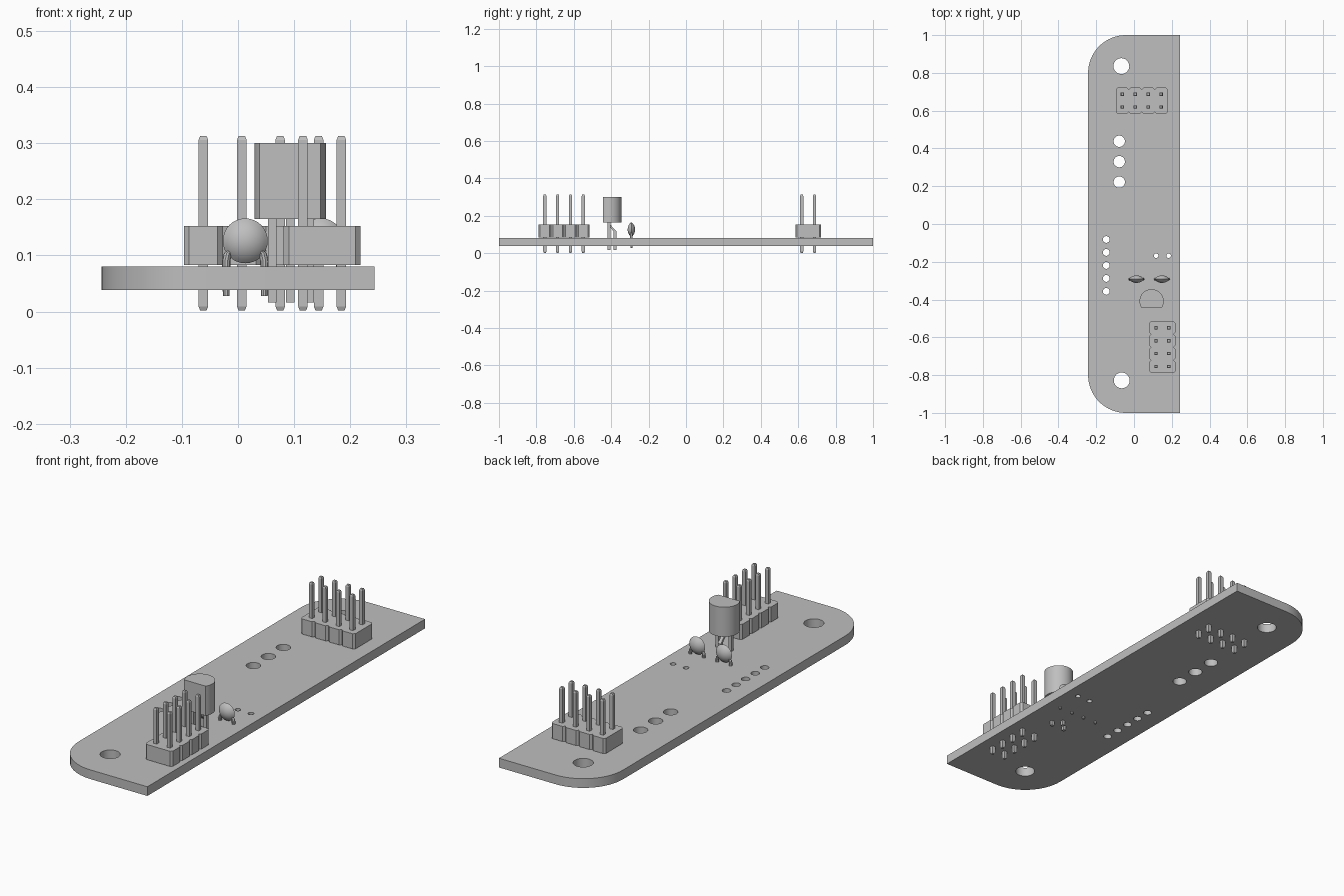
import bpy, bmesh, math
from mathutils import Matrix, Vector

cube = bpy.data.objects.get("Cube")
if cube:
    bpy.data.objects.remove(cube, do_unlink=True)

grey = bpy.data.materials.new("plain grey")
grey.use_nodes = True
grey.diffuse_color = (0.52, 0.52, 0.52, 1)
grey.node_tree.nodes["Principled BSDF"].inputs["Base Color"].default_value = grey.diffuse_color


def finish(name, bm, smooth=False):
    """Turn a bmesh into a named, coloured object."""
    bmesh.ops.recalc_face_normals(bm, faces=bm.faces)
    mesh = bpy.data.meshes.new(name)
    bm.to_mesh(mesh)
    bm.free()
    mesh.materials.append(grey)
    ob = bpy.data.objects.new(name, mesh)
    bpy.context.collection.objects.link(ob)
    if smooth:
        bpy.ops.object.select_all(action='DESELECT')
        ob.select_set(True)
        bpy.context.view_layer.objects.active = ob
        bpy.ops.object.shade_smooth_by_angle(angle=math.radians(35))
    return ob


def arc(cx, cy, r, a0, a1, steps):
    """Points along an arc, angles in degrees."""
    angles = [math.radians(a0 + (a1 - a0) * i / steps) for i in range(steps + 1)]
    return [(cx + r * math.cos(a), cy + r * math.sin(a)) for a in angles]


def prism(bm, outline, z0, z1):
    """Extrude a flat outline upwards."""
    face = bm.faces.new([bm.verts.new((x, y, z0)) for x, y in outline])
    top = bmesh.ops.extrude_face_region(bm, geom=[face])["geom"]
    bmesh.ops.translate(bm, vec=(0, 0, z1 - z0),
                        verts=[v for v in top if isinstance(v, bmesh.types.BMVert)])


def sweep(bm, path, radius, sides, turn=0.0):
    """Tube of horizontal rings through the path points; radius may vary."""
    rings = []
    for i, (x, y, z) in enumerate(path):
        r = radius[i] if isinstance(radius, list) else radius
        ring = arc(x, y, r, turn, turn + 360, sides)[:-1]
        rings.append([bm.verts.new((px, py, z)) for px, py in ring])
    for a, b in zip(rings, rings[1:]):
        for i in range(sides):
            j = (i + 1) % sides
            bm.faces.new((a[i], a[j], b[j], b[i]))
    bm.faces.new(rings[0])
    bm.faces.new(rings[-1])


# Board: filled outline with round holes, two corners rounded
W, R, Z0, Z1 = 0.243, 0.2, 0.038, 0.08
outline = [(W, -1), (W, 1)]
outline += arc(R - W, 1 - R, R, 90, 180, 16) + arc(R - W, R - 1, R, 180, 270, 16)
holes = [(-0.067, 0.836, 0.042), (-0.065, -0.828, 0.042)]
holes += [(-0.078, 0.222 + 0.108 * i, 0.03) for i in range(3)]
holes += [(-0.147, -0.082 - 0.0687 * i, 0.018) for i in range(5)]
holes += [(x, -0.168, 0.012) for x in (0.117, 0.183)]
curve = bpy.data.curves.new("board_outline", 'CURVE')
curve.dimensions = '2D'
curve.fill_mode = 'BOTH'
curve.extrude = (Z1 - Z0) / 2
for pts in [outline] + [arc(x, y, r, 0, 360, 28)[:-1] for x, y, r in holes]:
    spline = curve.splines.new('POLY')
    spline.points.add(len(pts) - 1)
    for point, (x, y) in zip(spline.points, pts):
        point.co = (x, y, 0, 1)
    spline.use_cyclic_u = True
helper = bpy.data.objects.new("board_outline", curve)
bpy.context.collection.objects.link(helper)
bpy.context.view_layer.update()
flat = bpy.data.meshes.new_from_object(helper.evaluated_get(bpy.context.evaluated_depsgraph_get()))
bpy.data.objects.remove(helper, do_unlink=True)
bm = bmesh.new()
bm.from_mesh(flat)
bpy.data.meshes.remove(flat)
bmesh.ops.remove_doubles(bm, verts=bm.verts, dist=0.0005)
bmesh.ops.translate(bm, verts=bm.verts, vec=(0, 0, (Z0 + Z1) / 2))
finish("circuit_board", bm, smooth=True)


# Pin headers: four chamfered cells in a row, two pins each
PITCH = 0.0685


def header(name, cx, cy, along_y):
    body, pins = bmesh.new(), bmesh.new()
    h, d, c = PITCH / 2, PITCH, 0.009
    for i in range(4):
        x = (i - 1.5) * PITCH
        corners = [(-h, -d + c), (-h + c, -d), (h - c, -d), (h, -d + c)]
        cell = [(x + a, b) for a, b in corners] + [(x - a, -b) for a, b in corners]
        prism(body, cell, 0.083, 0.152)
        for y in (-h, h):
            path = [(x, y, z) for z in (0.002, 0.009, 0.306, 0.313)]
            sweep(pins, path, [0.008, 0.012, 0.012, 0.008], 4, 45)
    place = Matrix.Translation((cx, cy, 0)) @ Matrix.Rotation(math.pi / 2 * along_y, 4, 'Z')
    for part, bm in (("body", body), ("pins", pins)):
        bmesh.ops.transform(bm, matrix=place, verts=bm.verts)
        finish(name + "_" + part, bm)


header("back_header", 0.041, 0.653, False)
header("front_header", 0.15, -0.652, True)

# Transistor: round body with a flat front, on three legs
bm = bmesh.new()
prism(bm, arc(0.093, -0.409, 0.064, -32, 212, 32), 0.165, 0.3)
finish("transistor_body", bm, smooth=True)
bm = bmesh.new()
for x, y in ((0.061, -0.412), (0.093, -0.38), (0.128, -0.412)):
    path = [(x, -0.412, 0.168), (x, -0.412, 0.152), (x, y, 0.118), (x, y, 0.016)]
    sweep(bm, path, 0.0105, 4, 45)
finish("transistor_legs", bm)

# Disc capacitors: lens bodies with a sharp rim and two splayed legs
for name, cx in (("right", 0.013), ("left", 0.148)):
    cy, cz, rim, half = -0.292, 0.126, 0.04, 0.02
    bm = bmesh.new()
    ball = (rim * rim + half * half) / (2 * half)
    steps = 7
    profile = [Vector((r, 0, math.sqrt(ball ** 2 - r ** 2) - ball + half))
               for r in (rim * i / steps for i in range(steps + 1))]
    profile += [Vector((p.x, 0, -p.z)) for p in profile[-2::-1]]
    verts = [bm.verts.new(p) for p in profile]
    edges = [bm.edges.new(pair) for pair in zip(verts, verts[1:])]
    bmesh.ops.spin(bm, geom=verts + edges, cent=(0, 0, 0), axis=(0, 0, 1),
                   angle=math.tau, steps=32)
    bmesh.ops.remove_doubles(bm, verts=bm.verts, dist=0.0002)
    bmesh.ops.transform(bm, verts=bm.verts, matrix=Matrix.Translation((cx, cy, cz))
                        @ Matrix.Rotation(math.pi / 2, 4, 'X'))
    finish(name + "_capacitor_disc", bm, smooth=True)
    bm = bmesh.new()
    for side in (-1, 1):
        path = [(cx + side * o, cy, z) for o, z in
                ((0.034, 0.028), (0.034, 0.09), (0.031, 0.104), (0.022, 0.112))]
        sweep(bm, path, [0.006, 0.0075, 0.007, 0.006], 10)
    finish(name + "_capacitor_legs", bm, smooth=True)
